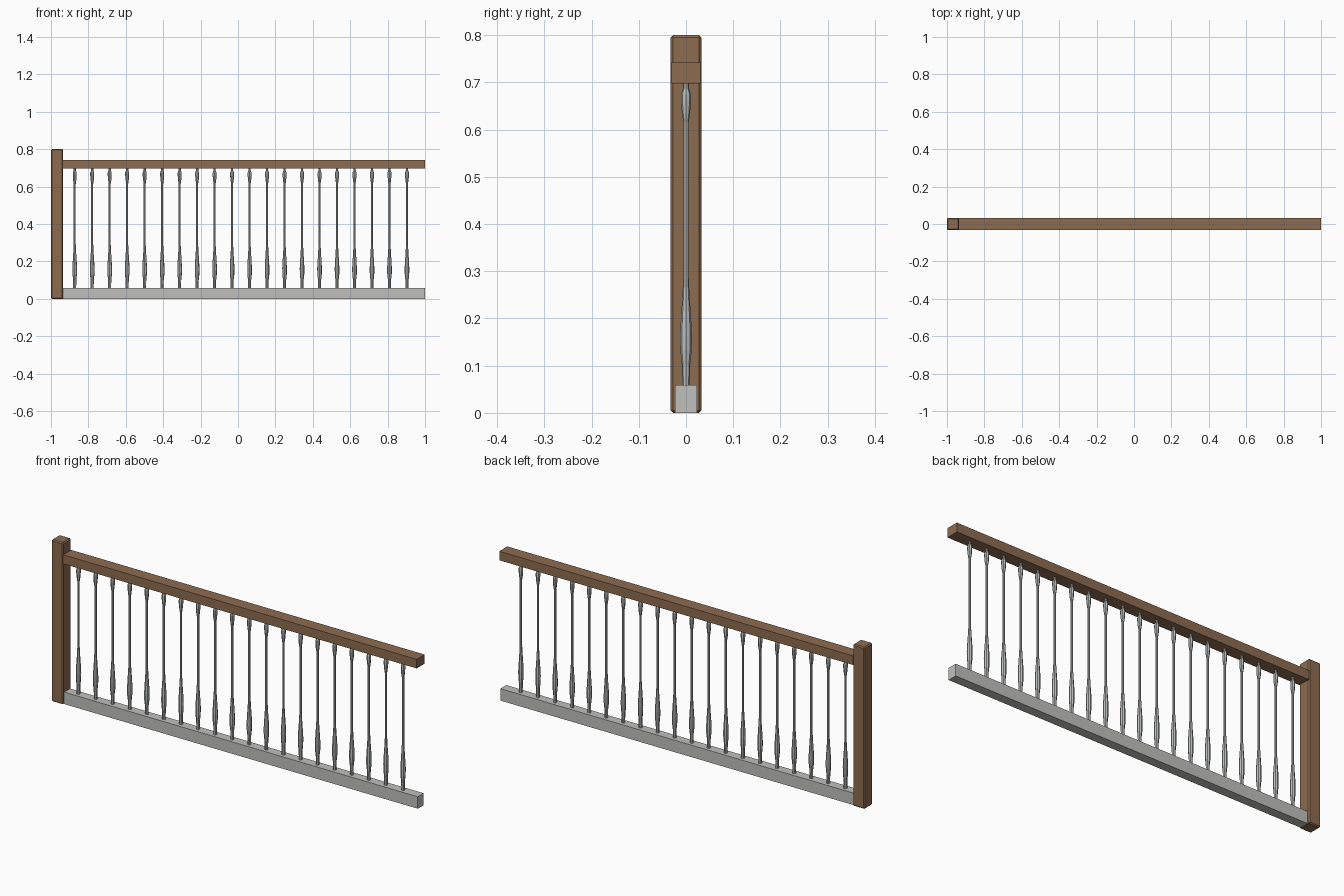
import bpy, bmesh, math
from mathutils import Matrix

if "Cube" in bpy.data.objects:
    bpy.data.objects.remove(bpy.data.objects["Cube"])


def material(name, rgb):
    m = bpy.data.materials.new(name)
    m.diffuse_color = (*rgb, 1)
    m.use_nodes = True
    m.node_tree.nodes["Principled BSDF"].inputs["Base Color"].default_value = m.diffuse_color
    return m


wood = material("brown wood", (0.27, 0.15, 0.08))
stone = material("pale grey", (0.53, 0.53, 0.51))
metal = material("baluster grey", (0.50, 0.52, 0.52))


def add_object(name, bm, mat):
    mesh = bpy.data.meshes.new(name)
    bm.to_mesh(mesh)
    bm.free()
    mesh.materials.append(mat)
    ob = bpy.data.objects.new(name, mesh)
    bpy.context.collection.objects.link(ob)
    return ob


def box(name, x0, x1, half_y, z0, z1, mat, bevel=0):
    bm = bmesh.new()
    bmesh.ops.create_cube(bm, size=1, matrix=Matrix.Translation(
        ((x0 + x1) / 2, 0, (z0 + z1) / 2)) @ Matrix.Diagonal((x1 - x0, half_y * 2, z1 - z0, 1)))
    if bevel:
        bmesh.ops.bevel(bm, geom=bm.edges[:], offset=bevel, segments=1, affect='EDGES')
    return add_object(name, bm, mat)


# Newel post and the two rails running from it
box("newel_post", -1, -0.935, 0.0325, 0, 0.8, wood, 0.005)
box("hand_rail", -0.937, 1, 0.031, 0.697, 0.742, wood)
box("bottom_rail", -0.937, 1, 0.023, 0, 0.059, stone)

# Turned baluster profile: (radius, height)
PROFILE = [(0.008, 0.057), (0.0085, 0.10), (0.012, 0.132), (0.0125, 0.165),
           (0.011, 0.195), (0.0075, 0.25), (0.0055, 0.29), (0.0055, 0.615),
           (0.0085, 0.635), (0.0105, 0.658), (0.0105, 0.674), (0.006, 0.687),
           (0.006, 0.699)]
SIDES = 8


def baluster(name, x):
    bm = bmesh.new()
    rings = []
    for r, z in PROFILE:
        rings.append([bm.verts.new((x + r * math.cos(a), r * math.sin(a), z))
                      for a in (2 * math.pi * i / SIDES for i in range(SIDES))])
    for low, high in zip(rings, rings[1:]):
        for i in range(SIDES):
            j = (i + 1) % SIDES
            bm.faces.new((low[i], low[j], high[j], high[i]))
    bm.faces.new(rings[0][::-1])
    bm.faces.new(rings[-1])
    add_object(name, bm, metal)


for n in range(20):
    baluster(f"baluster_{n + 1}", -0.873 + n * 0.0935)
